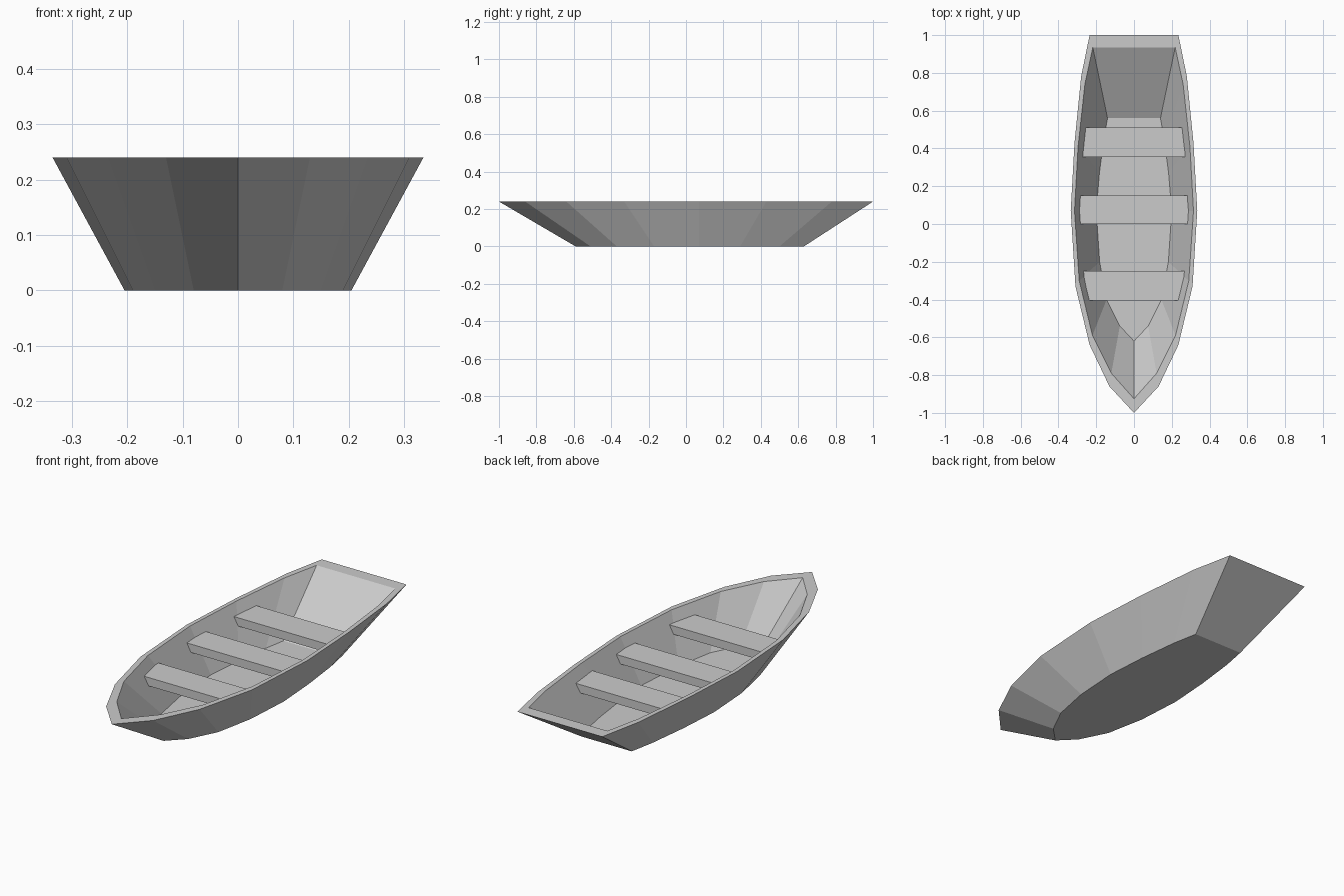
import bpy
import bmesh

cube = bpy.data.objects.get("Cube")
if cube:
    bpy.data.objects.remove(cube, do_unlink=True)

HEIGHT = 0.24
FLOOR = 0.025

grey = bpy.data.materials.new("plain grey")
grey.use_nodes = True
colour = (0.6, 0.6, 0.6, 1)
grey.diffuse_color = colour
grey.node_tree.nodes["Principled BSDF"].inputs["Base Color"].default_value = colour


def finish(bm, name):
    bmesh.ops.recalc_face_normals(bm, faces=bm.faces)
    mesh = bpy.data.meshes.new(name)
    bm.to_mesh(mesh)
    bm.free()
    mesh.materials.append(grey)
    obj = bpy.data.objects.new(name, mesh)
    bpy.context.collection.objects.link(obj)
    return obj


def ring(bm, half, z):
    """Closed outline from a half outline running from bow to stern."""
    mirrored = [(-x, y) for x, y in reversed(half) if x > 0]
    return [bm.verts.new((x, y, z)) for x, y in half + mirrored]


def bridge(bm, a, b):
    for i in range(len(a)):
        j = (i + 1) % len(a)
        bm.faces.new((a[i], a[j], b[j], b[i]))


# Half outlines, bow to stern
keel = [(0, -0.59), (0.08, -0.51), (0.15, -0.37), (0.19, -0.17),
        (0.205, 0.07), (0.19, 0.29), (0.165, 0.5), (0.14, 0.63)]
rim = [(0, -1), (0.13, -0.86), (0.235, -0.64), (0.31, -0.33),
       (0.335, 0.07), (0.315, 0.43), (0.28, 0.78), (0.235, 1)]
inner_rim = [(0, -0.925), (0.12, -0.79), (0.22, -0.59), (0.29, -0.3),
             (0.315, 0.07), (0.296, 0.41), (0.26, 0.74), (0.218, 0.935)]
inner_floor = [(0, -0.62), (0.075, -0.54), (0.145, -0.4), (0.182, -0.2),
               (0.2, 0.07), (0.183, 0.27), (0.16, 0.45), (0.14, 0.56)]

# Hull: outer skin, flat gunwale, inner skin and floor
bm = bmesh.new()
rings = [ring(bm, keel, 0), ring(bm, rim, HEIGHT),
         ring(bm, inner_rim, HEIGHT), ring(bm, inner_floor, FLOOR)]
for lower, upper in zip(rings, rings[1:]):
    bridge(bm, lower, upper)
bm.faces.new(rings[0])
bm.faces.new(rings[-1])
finish(bm, "hull")


# Bench seats: planks whose ends follow the flare of the sides
def bench(name, y0, y1, w0, w1, z0=0.148, z1=0.19, flare=0.024):
    bm = bmesh.new()
    layers = []
    for z, cut in ((z0, flare), (z1, 0)):
        a, b = w0 - cut, w1 - cut
        layers.append([bm.verts.new((x, y, z)) for x, y in
                       ((-a, y0), (a, y0), (b, y1), (-b, y1))])
    bridge(bm, *layers)
    for layer in layers:
        bm.faces.new(layer)
    finish(bm, name)


bench("front_seat", -0.405, -0.25, 0.243, 0.275)
bench("middle_seat", 0.0, 0.15, 0.293, 0.293)
bench("rear_seat", 0.355, 0.51, 0.276, 0.262)
